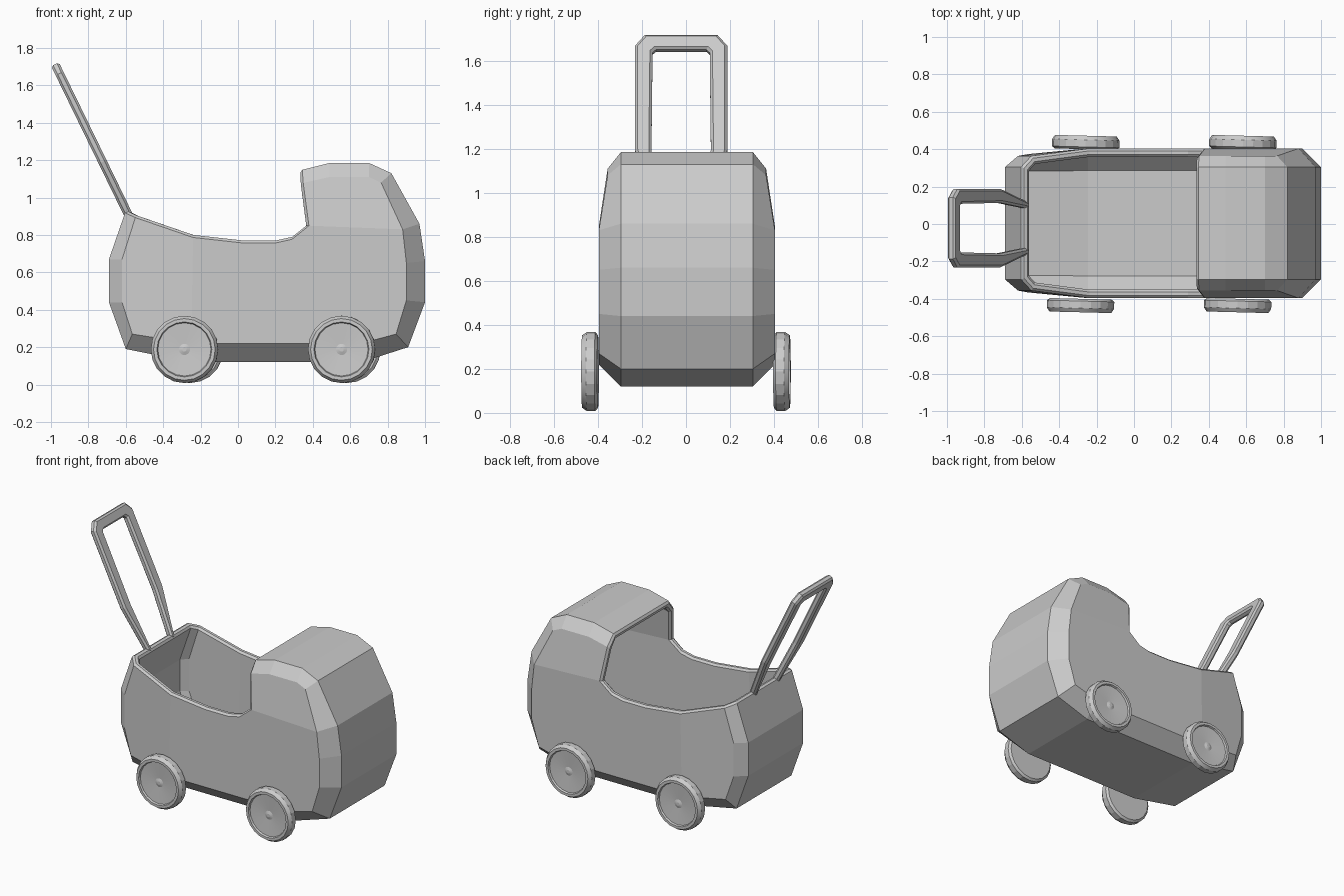
import bpy, bmesh, math
from mathutils import Vector, Matrix

if "Cube" in bpy.data.objects:
    bpy.data.objects.remove(bpy.data.objects["Cube"], do_unlink=True)

grey = bpy.data.materials.new("plain_grey")
grey.use_nodes = True
grey.diffuse_color = (0.6, 0.6, 0.6, 1)
grey.node_tree.nodes["Principled BSDF"].inputs["Base Color"].default_value = (0.6, 0.6, 0.6, 1)


def make_object(name, bm):
    bmesh.ops.recalc_face_normals(bm, faces=bm.faces)
    mesh = bpy.data.meshes.new(name)
    bm.to_mesh(mesh)
    bm.free()
    mesh.materials.append(grey)
    obj = bpy.data.objects.new(name, mesh)
    bpy.context.collection.objects.link(obj)
    return obj


def finish(obj, thickness, offset, bevel, angle):
    solid = obj.modifiers.new("thickness", "SOLIDIFY")
    solid.thickness = thickness
    solid.offset = offset
    solid.use_even_offset = True
    edge = obj.modifiers.new("edge_bevel", "BEVEL")
    edge.width = bevel
    edge.segments = 1
    edge.limit_method = "ANGLE"
    edge.angle_limit = math.radians(angle)


# Pram body: a middle band, chamfers and side panels, open at the top
band = [(-.60, .93), (-.69, .67), (-.69, .44), (-.60, .19), (-.25, .12),
        (.66, .12), (.91, .20), (1, .44), (1, .66), (.97, .86),
        (.82, 1.13), (.70, 1.185), (.49, 1.185), (.33, 1.145)]
panel = [(-.545, .36, .905), (-.62, .36, .67), (-.62, .36, .44), (-.565, .37, .27),
         (-.25, .4, .22), (.66, .4, .22), (.845, .4, .27), (.90, .4, .45),
         (.90, .4, .65), (.88, .4, .83), (.765, .36, 1.08), (.70, .36, 1.11),
         (.49, .36, 1.11), (.335, .36, 1.075)]
opening = [(-.24, .80), (.03, .77), (.20, .77), (.29, .79), (.365, .85)]

bm = bmesh.new()
shift = .004
edges = {}
for side in (-1, 1):
    inner = [bm.verts.new((x, side * .3 + shift, z)) for x, z in band]
    outer = [bm.verts.new((x, side * y + shift, z)) for x, y, z in panel]
    rim = [bm.verts.new((x, side * .4 + shift, z)) for x, z in opening]
    edges[side] = inner
    for i in range(len(band) - 1):
        bm.faces.new((inner[i], inner[i + 1], outer[i + 1], outer[i]))
    bm.faces.new(outer[:5] + rim[:1])                 # foot end
    bm.faces.new(outer[4:10] + rim[::-1])             # middle
    bm.faces.new(outer[9:] + rim[-1:])                # hood cheek
for i in range(len(band) - 1):
    bm.faces.new((edges[-1][i], edges[-1][i + 1], edges[1][i + 1], edges[1][i]))
body = make_object("pram_body", bm)
# Normals must face outward so that the wall grows inward
bottom = min(body.data.polygons, key=lambda p: p.center.z)
if bottom.normal.z > 0:
    body.data.flip_normals()
finish(body, .045, -1, .013, 70)

# Push handle: a flat loop leaning back from the foot end
half_out = [(.14, 0), (.21, .33), (.21, .855), (.165, .91)]
half_in = [(.105, 0), (.135, .33), (.13, .82), (.115, .835)]
base = Vector((-.58, -.022, .895))
along = Vector((-.438, 0, .899))
bm = bmesh.new()


def loop(half):
    pts = half + [(-y, s) for y, s in reversed(half)]
    return [bm.verts.new(base + Vector((0, y, 0)) + along * s) for y, s in pts]


out, inn = loop(half_out), loop(half_in)
for i in range(len(out) - 1):
    bm.faces.new((out[i], out[i + 1], inn[i + 1], inn[i]))
handle = make_object("push_handle", bm)
finish(handle, .046, 0, .012, 60)

# Wheels: a lathed profile of (radius, distance outward)
profile = [(0, 0), (.165, 0), (.18, .012), (.18, .05), (.165, .072),
           (.147, .072), (.142, .06), (.03, .052), (.012, .058), (0, .058)]


def wheel(name, x, side):
    bm = bmesh.new()
    verts = [bm.verts.new((r, 0, d)) for r, d in profile]
    segs = [bm.edges.new(pair) for pair in zip(verts, verts[1:])]
    bmesh.ops.spin(bm, geom=verts + segs, cent=(0, 0, 0), axis=(0, 0, 1),
                   angle=math.tau, steps=20)
    bmesh.ops.remove_doubles(bm, verts=bm.verts, dist=.0005)
    turn = Matrix.Rotation(math.radians(-90 * side), 4, "X")
    yaw = Matrix.Rotation(math.radians(-1.5), 4, "Z")
    place = Matrix.Translation((x, side * .4, .188))
    bm.transform(place @ yaw @ turn)
    obj = make_object(name, bm)
    bpy.ops.object.select_all(action="DESELECT")
    obj.select_set(True)
    bpy.context.view_layer.objects.active = obj
    bpy.ops.object.shade_smooth_by_angle(angle=math.radians(15))


for side, label, nudge in ((-1, "right", 0), (1, "left", .026)):
    wheel("foot_wheel_" + label, -.285 + nudge, side)
    wheel("hood_wheel_" + label, .555 + nudge, side)
